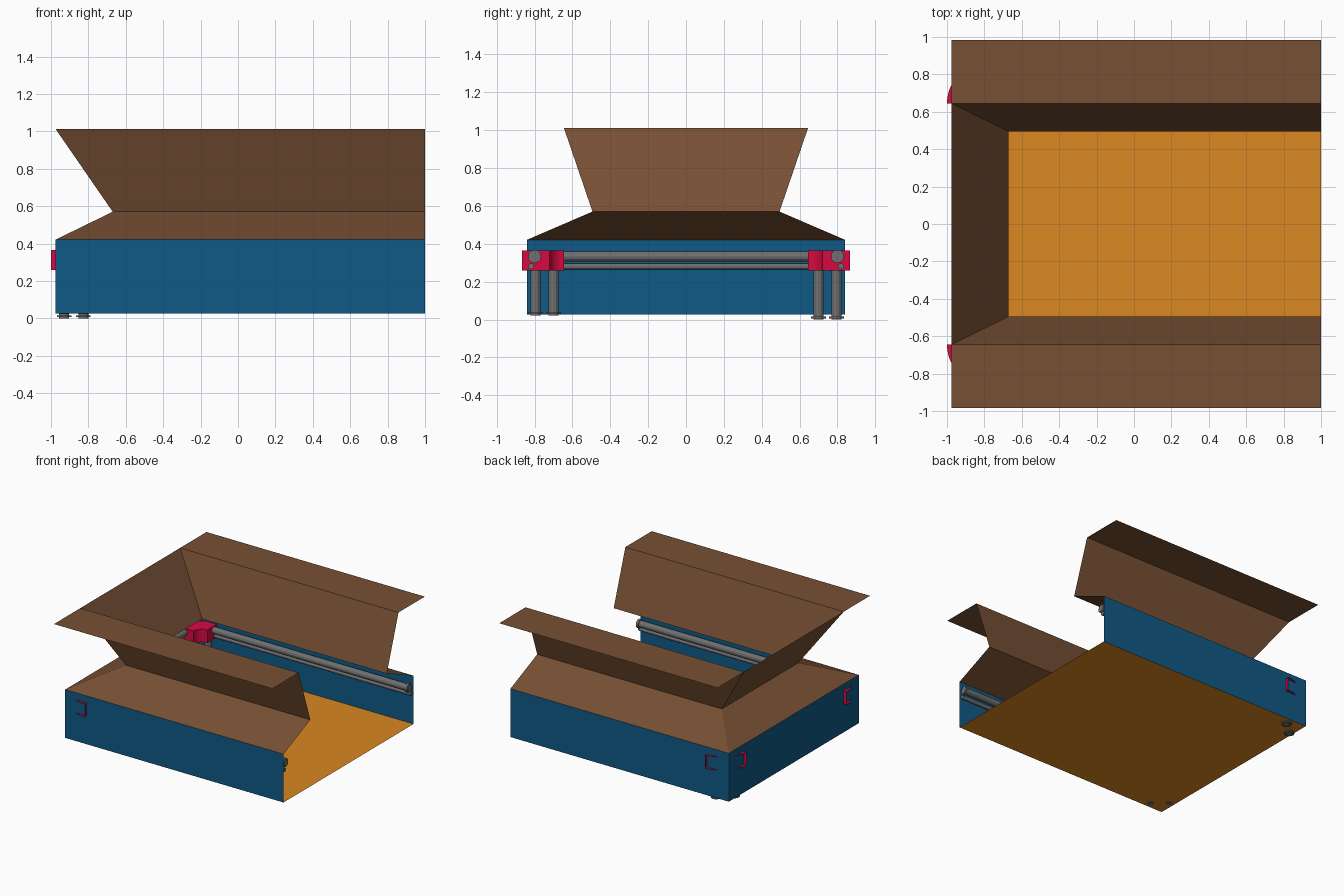
import bpy, bmesh, math
from mathutils import Vector

if "Cube" in bpy.data.objects:
    bpy.data.objects.remove(bpy.data.objects["Cube"])


def material(name, rgb):
    m = bpy.data.materials.new(name)
    m.diffuse_color = (*rgb, 1)
    m.use_nodes = True
    m.node_tree.nodes["Principled BSDF"].inputs["Base Color"].default_value = m.diffuse_color
    return m


BLUE = material("blue", (0.005, 0.10, 0.235))
BROWN = material("brown", (0.185, 0.08, 0.034))
ORANGE = material("orange", (0.70, 0.245, 0.015))
RED = material("red", (0.68, 0.003, 0.055))
GREY = material("grey", (0.16, 0.16, 0.16))


def make(name, bm, mat):
    me = bpy.data.meshes.new(name)
    bm.to_mesh(me)
    bm.free()
    me.materials.append(mat)
    ob = bpy.data.objects.new(name, me)
    bpy.context.collection.objects.link(ob)
    return ob


def lofted(name, rings, mat):
    """Sheet through a list of equal-length open point rows."""
    bm = bmesh.new()
    rows = [[bm.verts.new(p) for p in r] for r in rings]
    for a, b in zip(rows, rows[1:]):
        for i in range(len(a) - 1):
            bm.faces.new((a[i], a[i + 1], b[i + 1], b[i]))
    return make(name, bm, mat)


def tube(bm, p, q, r, sides=12):
    """Capped cylinder from p to q."""
    p, q = Vector(p), Vector(q)
    d = q - p
    mat = Vector((0, 0, 1)).rotation_difference(d).to_matrix().to_4x4()
    mat.translation = (p + q) / 2
    bmesh.ops.create_cone(bm, cap_ends=True, segments=sides, radius1=r,
                          radius2=r, depth=d.length, matrix=mat)


LEFT, RIGHT = -0.975, 1.0
FLOOR, WALL_TOP, NECK, RIM = 0.026, 0.421, 0.57, 1.012


# three-sided ring, open on the right
def u_ring(left, y, z):
    return [(RIGHT, -y, z), (left, -y, z), (left, y, z), (RIGHT, y, z)]


lofted("outer_wall", [u_ring(LEFT, 0.84, FLOOR), u_ring(LEFT, 0.84, WALL_TOP)], BLUE)
lofted("flared_collar", [u_ring(LEFT, 0.84, WALL_TOP), u_ring(-0.67, 0.494, NECK),
                         u_ring(LEFT, 0.645, RIM)], BROWN)
lofted("floor", [[(LEFT, -0.84, FLOOR), (RIGHT, -0.84, FLOOR)],
                 [(LEFT, 0.84, FLOOR), (RIGHT, 0.84, FLOOR)]], ORANGE)

CX, CY, R_IN, R_OUT, R_MID = -0.78, 0.645, 0.075, 0.22, 0.155
Z0, Z1 = 0.258, 0.365
UP, LOW = 0.333, 0.281

for s, side in ((-1, "front"), (1, "back")):
    # flat rim shelf
    lofted(side + "_shelf", [[(LEFT, s * 0.645, RIM), (RIGHT, s * 0.645, RIM)],
                             [(LEFT, s * 0.985, RIM), (RIGHT, s * 0.985, RIM)]], BROWN)

    # corner elbow: quarter ring, open on its outer curve
    def arc(r, z, n=12):
        return [(CX - r * math.cos(i / n * math.pi / 2),
                 s * (CY + r * math.sin(i / n * math.pi / 2)), z) for i in range(n + 1)]

    elbow = [arc(R_OUT, Z0), arc(R_IN, Z0), arc(R_IN, Z1), arc(R_OUT, Z1)]
    lofted(side + "_elbow", elbow, RED)
    for end, k in (("inner", 0), ("rail", -1)):
        lofted(f"{side}_elbow_{end}_end",
               [[elbow[0][k], elbow[1][k]], [elbow[3][k], elbow[2][k]]], RED)

    # long side rails with an end flange
    bm = bmesh.new()
    y = s * (CY + R_MID)
    tube(bm, (CX, y, UP), (0.995, y, UP), 0.027)
    tube(bm, (0.97, y, UP), (0.99, y, UP), 0.035)
    tube(bm, (CX, y + s * 0.018, LOW), (0.995, y + s * 0.018, LOW), 0.016)
    make(side + "_rails", bm, GREY)

    # two legs under the elbow; the back pair pokes through the floor
    bm = bmesh.new()
    base = 0.0 if s > 0 else 0.022
    for x, y in ((-0.93, 0.70), (-0.827, 0.795)):
        tube(bm, (x, s * y, base), (x, s * y, Z0), 0.027)
        tube(bm, (x, s * y, base + 0.006), (x, s * y, base + 0.016), 0.039)
    make(side + "_legs", bm, GREY)

# cross rails along the left wall
bm = bmesh.new()
tube(bm, (CX - R_MID, -CY, UP), (CX - R_MID, CY, UP), 0.027)
tube(bm, (CX - R_MID - 0.018, -CY, LOW), (CX - R_MID - 0.018, CY, LOW), 0.016)
make("cross_rails", bm, GREY)
